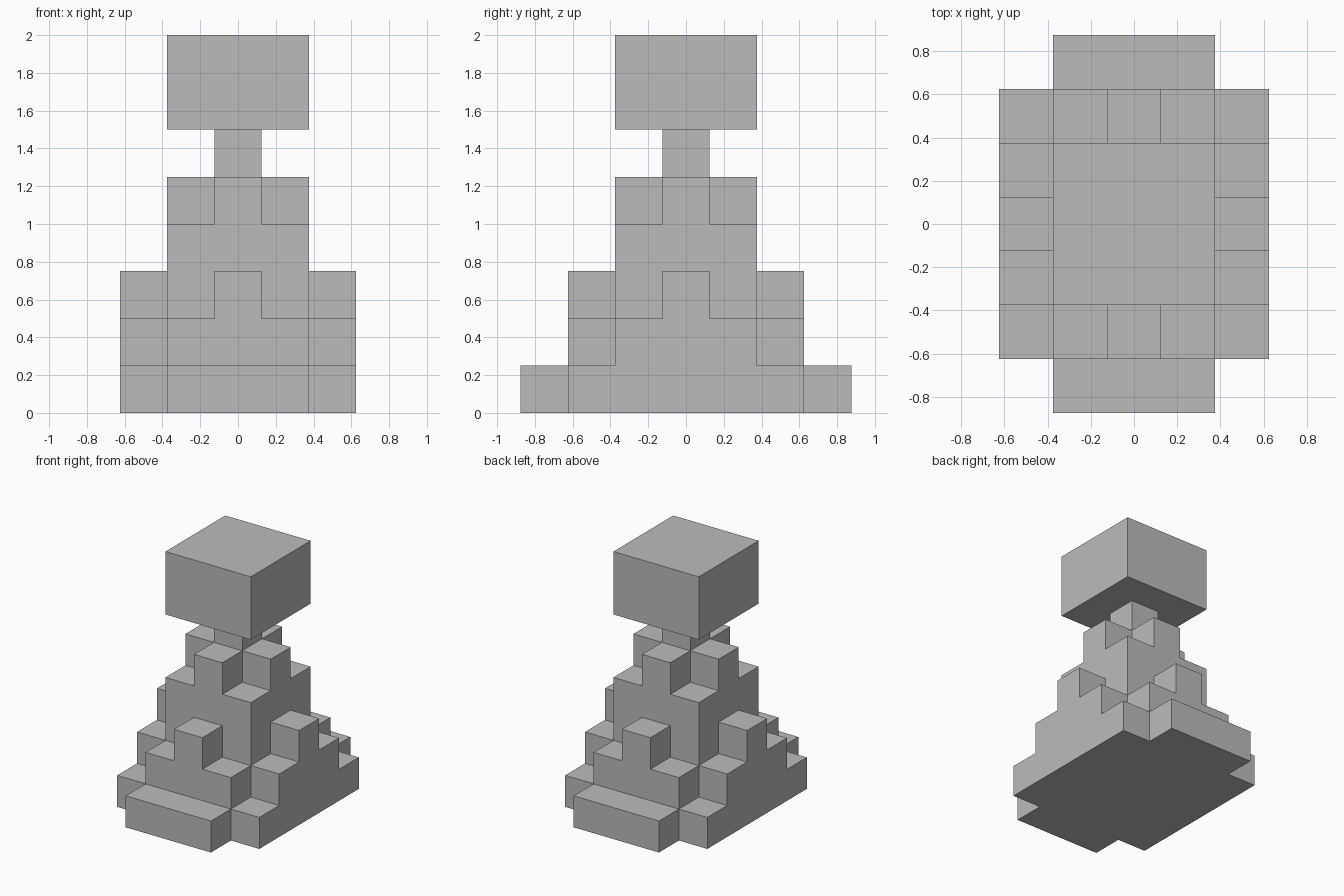
import bpy
import bmesh
from mathutils import Vector

if "Cube" in bpy.data.objects:
    bpy.data.objects.remove(bpy.data.objects["Cube"])

U = 0.25  # block size


def box(rx, ry, z0, z1):
    """Block cells centred on x and y, reaching rx and ry cells either way."""
    return {(x, y, z) for x in range(-rx, rx + 1)
            for y in range(-ry, ry + 1) for z in range(z0, z1)}


# Each part is a union of block boxes
parts = {
    "stepped_base": box(2, 2, 0, 1) | box(1, 3, 0, 1)            # foot with front and back steps
                    | box(1, 2, 1, 2) | box(2, 1, 1, 2)          # cross-shaped tier
                    | box(0, 2, 2, 3) | box(2, 0, 2, 3),         # raised middle blocks
    "column": box(1, 1, 2, 4) | box(1, 0, 4, 5) | box(0, 1, 4, 5),
    "neck": box(0, 0, 5, 6),
    "head": box(1, 1, 6, 8),
}
parts["stepped_base"] -= parts["column"]
solid = set().union(*parts.values())

grey = bpy.data.materials.new("stone_grey")
grey.diffuse_color = (0.5, 0.5, 0.5, 1)
grey.use_nodes = True
grey.node_tree.nodes["Principled BSDF"].inputs["Base Color"].default_value = grey.diffuse_color


def build(name, cells):
    """Make the outer skin of the cells, leaving out faces hidden between blocks."""
    bm = bmesh.new()
    for cell in sorted(cells):
        centre = Vector(cell) + Vector((0, 0, 0.5))
        for axis in range(3):
            for sign in (-1, 1):
                n = Vector((0, 0, 0))
                n[axis] = sign
                if tuple(int(c + d) for c, d in zip(cell, n)) in solid:
                    continue
                a = Vector((0, 0, 0))
                a[(axis + 1) % 3] = 0.5
                b = n.cross(a)
                mid = centre + n * 0.5
                bm.faces.new([bm.verts.new((mid + o) * U)
                              for o in (-a - b, a - b, a + b, b - a)])
    # Weld the blocks and merge flat areas
    bmesh.ops.remove_doubles(bm, verts=bm.verts, dist=0.001)
    bmesh.ops.dissolve_limit(bm, angle_limit=0.02, verts=bm.verts, edges=bm.edges)
    mesh = bpy.data.meshes.new(name)
    bm.to_mesh(mesh)
    bm.free()
    mesh.materials.append(grey)
    bpy.context.collection.objects.link(bpy.data.objects.new(name, mesh))


for part_name, part_cells in parts.items():
    build(part_name, part_cells)
